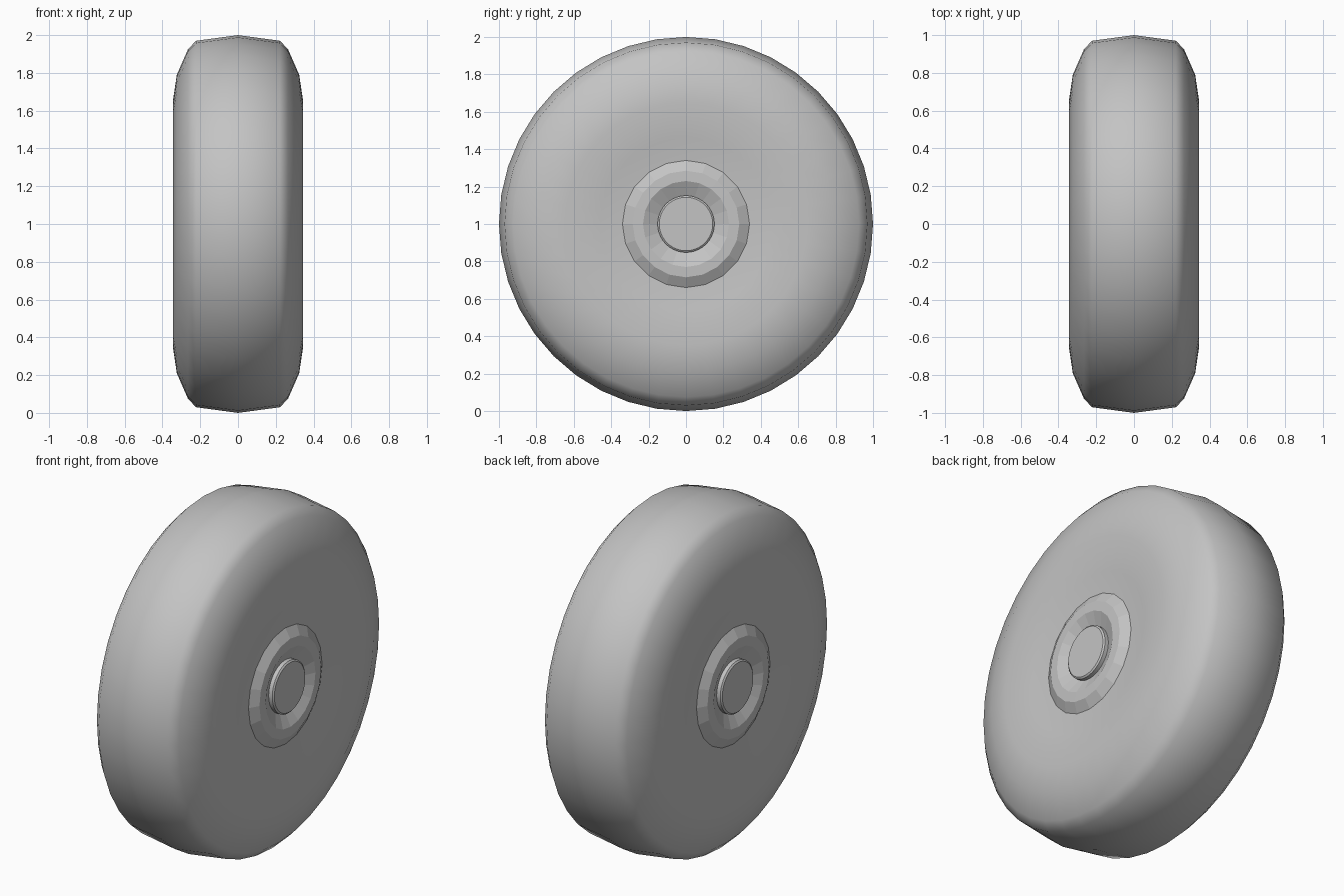
import bpy, bmesh
from math import pi, sin, cos, radians

cube = bpy.data.objects.get("Cube")
if cube:
    bpy.data.objects.remove(cube, do_unlink=True)

grey = bpy.data.materials.new("plain grey")
grey.use_nodes = True
grey.diffuse_color = (0.55, 0.55, 0.55, 1)
grey.node_tree.nodes["Principled BSDF"].inputs["Base Color"].default_value = (0.55, 0.55, 0.55, 1)


def lathe(name, profile, sides, smooth_angle=None, cap=False):
    """Turn an (x, radius) profile about the wheel's axis."""
    bm = bmesh.new()
    rings = [[bm.verts.new((x, r * cos(2 * pi * i / sides), 1 + r * sin(2 * pi * i / sides)))
              for i in range(sides)] for x, r in profile]
    for a, b in zip(rings, rings[1:]):
        for i in range(sides):
            j = (i + 1) % sides
            bm.faces.new((a[i], a[j], b[j], b[i]))
    if cap:
        bm.faces.new(rings[0])
        bm.faces.new(rings[-1])
    bmesh.ops.recalc_face_normals(bm, faces=bm.faces)
    mesh = bpy.data.meshes.new(name)
    bm.to_mesh(mesh)
    bm.free()
    mesh.materials.append(grey)
    obj = bpy.data.objects.new(name, mesh)
    bpy.context.collection.objects.link(obj)
    if smooth_angle:
        bpy.ops.object.select_all(action="DESELECT")
        obj.select_set(True)
        bpy.context.view_layer.objects.active = obj
        bpy.ops.object.shade_smooth_by_angle(angle=radians(smooth_angle))
    return obj


def mirrored(half):
    return [(-x, r) for x, r in half] + [(x, r) for x, r in reversed(half) if x > 0]


# Tyre: shallow crown, rounded shoulders and dished side walls, closed at the middle
tyre = [(0.29, 0.10), (0.305, 0.33), (0.318, 0.46), (0.345, 0.65), (0.324, 0.79),
        (0.265, 0.925), (0.222, 0.97), (0, 1.0)]
lathe("tyre", mirrored(tyre), 40, 60, cap=True)

# Hub rings: faceted raised collars with a sloping recess
collar = [(0.303, 0.345), (0.338, 0.285), (0.34, 0.23), (0.305, 0.155), (0.30, 0.10)]
for side, label in ((1, "left"), (-1, "right")):
    lathe(f"hub_ring_{label}", [(side * x, r) for x, r in collar], 20, cap=True)

# Axle: straight pin through the hub with a small chamfer at each end
lathe("axle", mirrored([(0.335, 0.143), (0.328, 0.152)]), 40, 30, cap=True)
